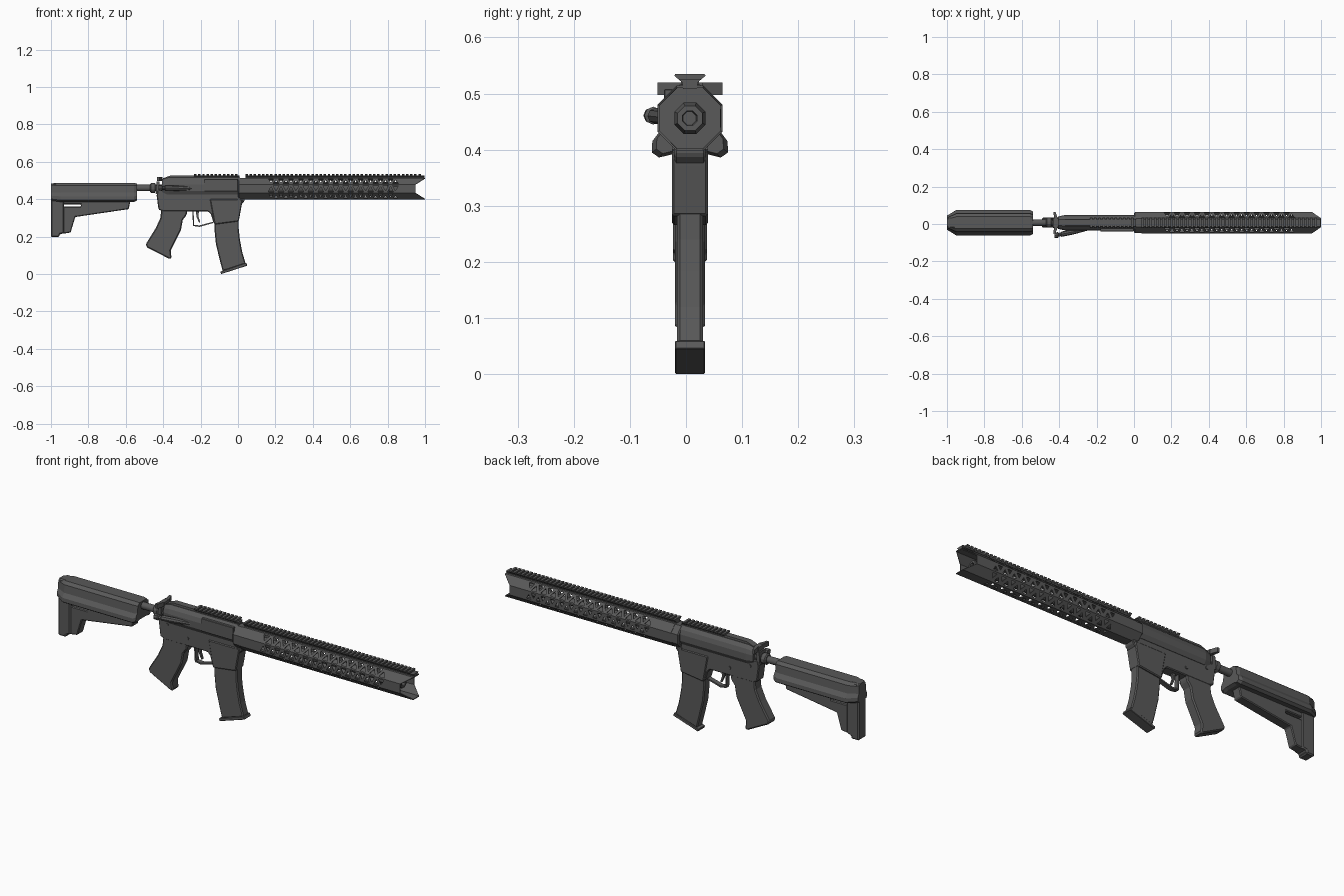
import bpy, bmesh, math
from mathutils import Vector

cube = bpy.data.objects.get("Cube")
if cube:
    bpy.data.objects.remove(cube)

YC, ZC = 0.007, 0.456      # centre line of the barrel
HG = 0.058                 # handguard apothem


def material(name, value):
    m = bpy.data.materials.new(name)
    m.use_nodes = True
    col = (value, value, value, 1)
    m.diffuse_color = col
    m.node_tree.nodes["Principled BSDF"].inputs["Base Color"].default_value = col
    return m


GREY = material("gunmetal grey", 0.1)


def finish(name, bm, bevel=0, smooth=False):
    bmesh.ops.recalc_face_normals(bm, faces=bm.faces[:])
    mesh = bpy.data.meshes.new(name)
    bm.to_mesh(mesh)
    bm.free()
    mesh.materials.append(GREY)
    ob = bpy.data.objects.new(name, mesh)
    bpy.context.collection.objects.link(ob)
    if bevel:
        b = ob.modifiers.new("Bevel", "BEVEL")
        b.width, b.segments, b.limit_method = bevel, 1, "ANGLE"
    if smooth:
        bpy.ops.object.select_all(action="DESELECT")
        ob.select_set(True)
        bpy.context.view_layer.objects.active = ob
        bpy.ops.object.shade_smooth_by_angle(angle=math.radians(35))
    return ob


def loft(name, rings, bevel=0, smooth=False):
    """Skin a list of equal-length closed rings and cap both ends."""
    bm = bmesh.new()
    vs = [[bm.verts.new(p) for p in ring] for ring in rings]
    n = len(vs[0])
    for a, b in zip(vs, vs[1:]):
        for i in range(n):
            j = (i + 1) % n
            bm.faces.new((a[i], a[j], b[j], b[i]))
    bm.faces.new(vs[0])
    bm.faces.new(vs[-1])
    return finish(name, bm, bevel, smooth)


def prism(name, pts, half, bevel=0.0, y=YC):
    """Side profile in x and z, extruded across y."""
    return loft(name, [[(x, y + s * half, z) for x, z in pts] for s in (-1, 1)], bevel)


def section(name, stations, half_profile, bevel=0):
    """Mirrored (y, z) profile carried along x; stations are (x, width, height)."""
    full = half_profile + [(-y, z) for y, z in reversed(half_profile)]
    return loft(name, [[(x, YC + y * w, ZC + (z - ZC) * h) for y, z in full]
                       for x, w, h in stations], bevel)


def turned(name, stations, sides=12, z=ZC, smooth=False):
    """Round part along x; stations are (x, radius)."""
    ang = [math.tau * (i + 0.5) / sides for i in range(sides)]
    return loft(name, [[(x, YC + r * math.cos(a), z + r * math.sin(a)) for a in ang]
                       for x, r in stations], smooth=smooth)


# ---- Stock
section("stock_body", [(-1.0, 0.55, 0.9), (-0.95, 1, 1), (-0.555, 1, 1), (-0.54, 0.88, 0.9)],
        [(0.032, 0.487), (0.048, 0.474), (0.052, 0.435), (0.067, 0.415),
         (0.068, 0.395), (0.055, 0.386), (0.03, 0.392)])
prism("stock_frame", [(-0.94, 0.36), (-0.84, 0.36), (-0.84, 0.372), (-0.94, 0.372),
                      (-0.94, 0.41), (-0.57, 0.41), (-0.585, 0.347), (-0.87, 0.305),
                      (-0.895, 0.222), (-0.94, 0.215)], 0.024, 0.004)
prism("butt_pad", [(-1, 0.197), (-0.955, 0.197), (-0.955, 0.212), (-0.93, 0.218),
                   (-0.93, 0.47), (-0.96, 0.487), (-0.99, 0.487), (-1, 0.475)], 0.03, 0.006)
turned("buffer_tube", [(-0.56, 0.018), (-0.40, 0.018)], z=0.46, smooth=True)
turned("castle_nut", [(-0.47, 0.022), (-0.465, 0.028), (-0.445, 0.028), (-0.44, 0.024)], z=0.46)
prism("end_plate", [(-0.44, 0.43), (-0.42, 0.42), (-0.42, 0.495), (-0.435, 0.495)], 0.026)

# ---- Receiver
prism("lower_receiver", [(-0.43, 0.45), (-0.435, 0.42), (-0.425, 0.345), (-0.40, 0.335),
                         (-0.16, 0.335), (-0.145, 0.32), (-0.13, 0.27), (0.0, 0.285),
                         (0.015, 0.37), (0.035, 0.39), (0.035, 0.44)], 0.028, 0.004)
prism("magwell", [(-0.15, 0.40), (-0.125, 0.265), (0.004, 0.282), (0.02, 0.37), (0.025, 0.40)],
      0.032, 0.004)
section("upper_receiver", [(-0.405, 0.8, 0.85), (-0.37, 1, 1), (0.01, 1, 1)],
        [(0.018, 0.516), (0.034, 0.5), (0.041, 0.478), (0.041, 0.445), (0.03, 0.425)])
prism("receiver_ridge", [(-0.405, 0.50), (-0.40, 0.512), (-0.36, 0.527), (-0.02, 0.527),
                         (-0.02, 0.50)], 0.016)
prism("ejection_cover", [(-0.18, 0.442), (0.0, 0.442), (0.0, 0.508), (-0.18, 0.508)],
      0.008, 0.002, y=YC - 0.038)
prism("charging_handle", [(-0.43, 0.497), (-0.405, 0.497), (-0.405, 0.52), (-0.43, 0.518)], 0.022)
for side, tag in ((-1, "right"), (1, "left")):
    loft("charging_wing_" + tag,
         [[(x + dx, YC + side * y, z) for x, z in ((-w, 0.497), (0, 0.497), (0, 0.52), (-w, 0.52))]
          for y, dx, w in ((0.015, -0.405, 0.02), (0.058, -0.42, 0.012))])
    for x, z in ((-0.385, 0.415), (-0.27, 0.375), (0.005, 0.40)):
        prism("pin_" + tag, [(x + 0.008 * math.cos(a * math.tau / 8),
                              z + 0.008 * math.sin(a * math.tau / 8)) for a in range(8)],
              0.003, y=YC + side * 0.029)

# Forward assist, a slanted knob on the right side
start, end = Vector((-0.24, -0.025, 0.457)), Vector((-0.425, -0.062, 0.461))
rings = []
for t, r in ((0, 0.008), (0.45, 0.014), (0.8, 0.014), (0.82, 0.01), (0.88, 0.01),
             (0.9, 0.016), (1, 0.014)):
    c = start.lerp(end, t)
    rings.append([(c.x, c.y + r * math.cos(a * math.tau / 8), c.z + r * math.sin(a * math.tau / 8))
                  for a in range(8)])
loft("forward_assist", rings)

# ---- Trigger group and grip
prism("trigger_guard", [(-0.245, 0.34), (-0.24, 0.257), (-0.205, 0.252), (-0.135, 0.272),
                        (-0.135, 0.279), (-0.205, 0.26), (-0.234, 0.263), (-0.238, 0.34)], 0.012)
prism("trigger", [(-0.225, 0.34), (-0.222, 0.305), (-0.208, 0.275), (-0.202, 0.278),
                  (-0.212, 0.308), (-0.208, 0.34)], 0.006)
prism("grip", [(-0.41, 0.35), (-0.415, 0.30), (-0.44, 0.245), (-0.493, 0.16), (-0.488, 0.143),
               (-0.365, 0.08), (-0.355, 0.085), (-0.36, 0.125), (-0.305, 0.235),
               (-0.295, 0.29), (-0.275, 0.315), (-0.27, 0.35)], 0.027, 0.01)

# ---- Magazine
prism("magazine", [(-0.122, 0.31), (-0.126, 0.24), (-0.118, 0.16), (-0.1, 0.085), (-0.082, 0.015),
                   (0.041, 0.055), (0.022, 0.12), (0.01, 0.185), (0.004, 0.24), (0.004, 0.31)],
      0.023, 0.005)
prism("magazine_base", [(-0.095, 0.013), (-0.09, 0), (0.05, 0.045), (0.044, 0.06)], 0.027, 0.002)

# ---- Handguard: octagonal shell cut into a truss of triangular holes
X0, X1, COLS = 0.04, 0.975, 15
PITCH = (X1 - 0.15) / (COLS + 0.5)
R = HG / math.cos(math.pi / 8)
bm = bmesh.new()
rows = []
for j in range(8):
    a = math.pi / 8 + j * math.pi / 4
    y, z = YC + R * math.cos(a), ZC + R * math.sin(a)
    notch = 0.05 if abs(z - ZC) < 0.03 else 0
    xs = [X0] + [0.15 + PITCH * (k + 0.5 * (j % 2)) for k in range(COLS)] + [1 - notch]
    rows.append([bm.verts.new((x, y, z)) for x in xs])
holes = []
for j in range(8):
    a, b = rows[j], rows[(j + 1) % 8]
    lo, up = (a, b) if j % 2 == 0 else (b, a)
    bm.faces.new((lo[0], lo[1], up[1], up[0]))
    for k in range(1, COLS):
        pair = [bm.faces.new((lo[k], lo[k + 1], up[k])),
                bm.faces.new((lo[k + 1], up[k + 1], up[k]))]
        if j != 1 and k < COLS - 1:            # the top facet stays closed under the rail
            holes += [(f, 0.0065 if j < 5 and j != 4 else 0.0085) for f in pair]
    bm.faces.new((lo[-2], lo[-1], up[-1], up[-2]))
bmesh.ops.recalc_face_normals(bm, faces=bm.faces[:])
for size in (0.0065, 0.0085):
    group = [f for f, s in holes if s == size]
    bmesh.ops.inset_individual(bm, faces=group, thickness=size, use_even_offset=True)
    bmesh.ops.delete(bm, geom=group, context="FACES_ONLY")
guard = finish("handguard", bm)
shell = guard.modifiers.new("Wall", "SOLIDIFY")
shell.thickness, shell.offset = 0.004, -1

turned("barrel_nut", [(0.0, R * 0.85), (0.005, R * 0.97), (0.06, R * 0.97)], sides=8)
turned("barrel", [(0.03, 0.024), (0.45, 0.022), (0.46, 0.018), (0.82, 0.018)], smooth=True)
turned("muzzle_device", [(0.80, 0.022), (0.81, 0.03), (0.90, 0.03), (0.93, 0.024),
                         (0.93, 0.014), (0.88, 0.012)], sides=8)

# ---- Top rail: a flared base with evenly spaced teeth
RAIL = [(0.012, 0.508), (0.014, 0.52), (0.021, 0.526)]
TOOTH = [(0.019, 0.524), (0.028, 0.532), (0.026, 0.535)]


def rail(tag, x_start, x_end, pitch=0.022):
    section("rail_base_" + tag, [(x_start, 1, 1), (x_end, 1, 1)], RAIL)
    for i in range(int((x_end - x_start) / pitch + 0.01)):
        x = x_start + i * pitch
        section("rail_tooth_" + tag, [(x, 1, 1), (x + pitch * 0.6, 1, 1)], TOOTH)


rail("receiver", -0.235, 0.007)
rail("handguard", 0.04, 0.998)
